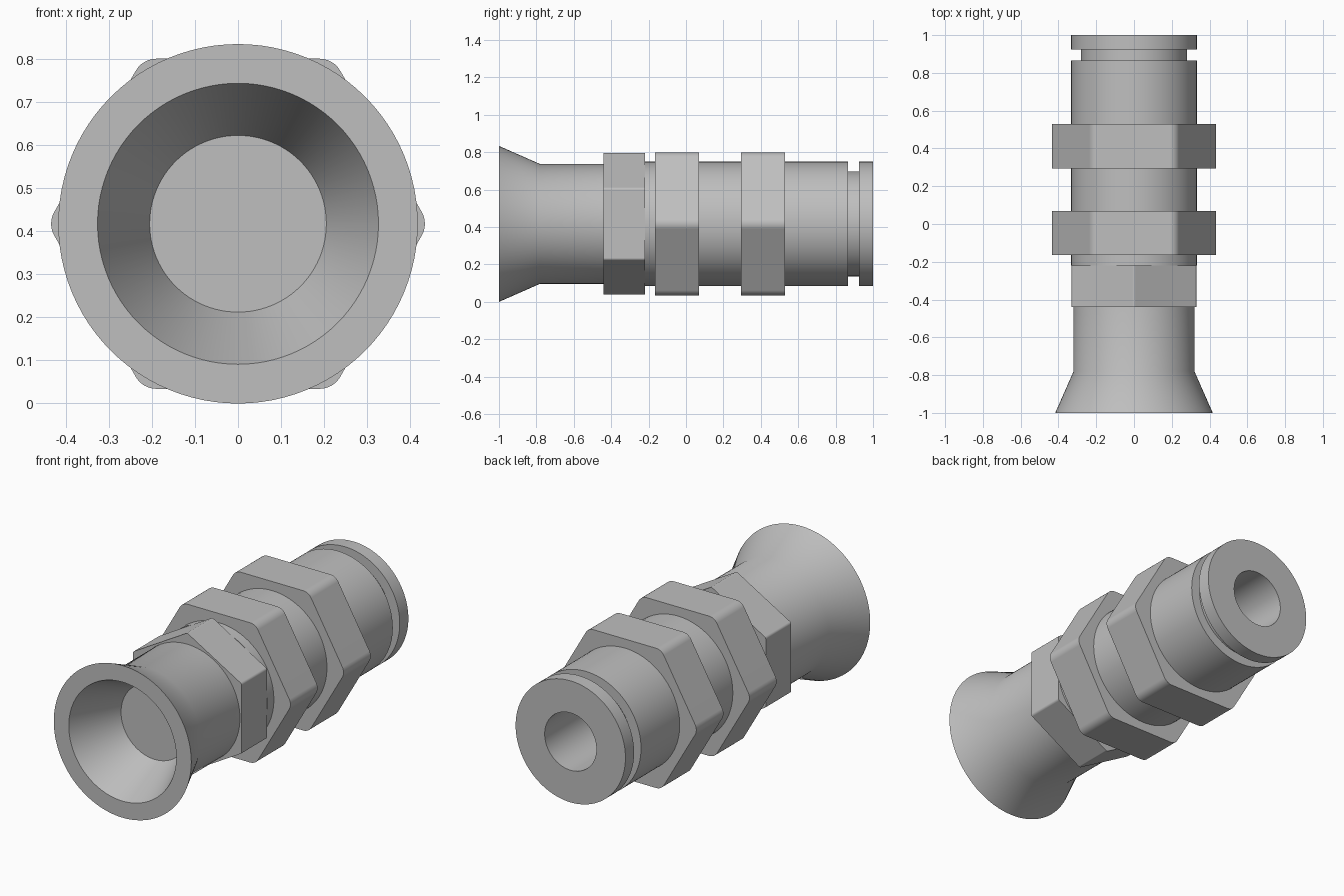
import bpy
import bmesh
from math import sin, cos, pi, radians

if "Cube" in bpy.data.objects:
    bpy.data.objects.remove(bpy.data.objects["Cube"])

AXIS_Z = 0.417

# single grey metal
metal = bpy.data.materials.new("grey metal")
metal.use_nodes = True
colour = (0.52, 0.52, 0.52, 1)
metal.diffuse_color = colour
metal.node_tree.nodes["Principled BSDF"].inputs["Base Color"].default_value = colour


def finish(bm, name):
    bmesh.ops.recalc_face_normals(bm, faces=bm.faces)
    mesh = bpy.data.meshes.new(name)
    bm.to_mesh(mesh)
    bm.free()
    mesh.materials.append(metal)
    obj = bpy.data.objects.new(name, mesh)
    obj.location.z = AXIS_Z
    bpy.context.collection.objects.link(obj)
    bpy.ops.object.select_all(action="DESELECT")
    obj.select_set(True)
    bpy.context.view_layer.objects.active = obj
    bpy.ops.object.shade_smooth_by_angle(angle=radians(30))
    return obj


def lathe(name, profile, sides=96):
    """Turn (radius, y) points about the y axis; both ends lie on the axis."""
    bm = bmesh.new()
    verts = [bm.verts.new((r, y, 0)) for r, y in profile]
    edges = [bm.edges.new(pair) for pair in zip(verts, verts[1:])]
    bmesh.ops.spin(bm, geom=verts + edges, cent=(0, 0, 0), axis=(0, 1, 0),
                   angle=2 * pi, steps=sides, use_merge=True)
    bmesh.ops.remove_doubles(bm, verts=bm.verts, dist=1e-4)
    return finish(bm, name)


def hex_nut(name, y0, y1, apothem, fillet, bore, turn=0, steps=6):
    """Hexagonal ring with rounded corners, the first corner at angle turn."""
    outer, inner = [], []
    reach = (apothem - fillet) / cos(pi / 6)
    for corner in range(6):
        mid = turn + corner * pi / 3
        for i in range(steps + 1):
            a = mid + (i / steps - 0.5) * pi / 3
            x = reach * cos(mid) + fillet * cos(a)
            z = reach * sin(mid) + fillet * sin(a)
            k = bore / (x * x + z * z) ** 0.5
            outer.append((x, z))
            inner.append((x * k, z * k))
    bm = bmesh.new()
    loops = [[bm.verts.new((x, y, z)) for x, z in ring]
             for ring, y in ((outer, y0), (outer, y1), (inner, y1), (inner, y0))]
    n = len(outer)
    for j in range(4):
        a, b = loops[j], loops[(j + 1) % 4]
        for i in range(n):
            k = (i + 1) % n
            bm.faces.new((a[i], a[k], b[k], b[i]))
    obj = finish(bm, name)
    mod = obj.modifiers.new("flat sides", "WEIGHTED_NORMAL")
    mod.keep_sharp = True
    return obj


# flared mouth with a conical recess
lathe("flared_tube", [(0, -0.72), (0.205, -0.72), (0.326, -1), (0.417, -1),
                      (0.32, -0.78), (0.32, -0.2), (0, -0.2)])

# main barrel with end groove and rear bore
lathe("barrel", [(0, -0.22), (0.333, -0.22), (0.333, 0.865), (0.28, 0.865),
                 (0.28, 0.925), (0.333, 0.925), (0.333, 1), (0.157, 1),
                 (0.157, 0), (0, 0)])

# small nut, corner up
hex_nut("front_nut", -0.44, -0.22, 0.33, 0.015, 0.28, turn=pi / 2)

# two large nuts, flat side up
for name, y in (("middle_nut", -0.165), ("rear_nut", 0.295)):
    hex_nut(name, y, y + 0.235, 0.383, 0.055, 0.3)
